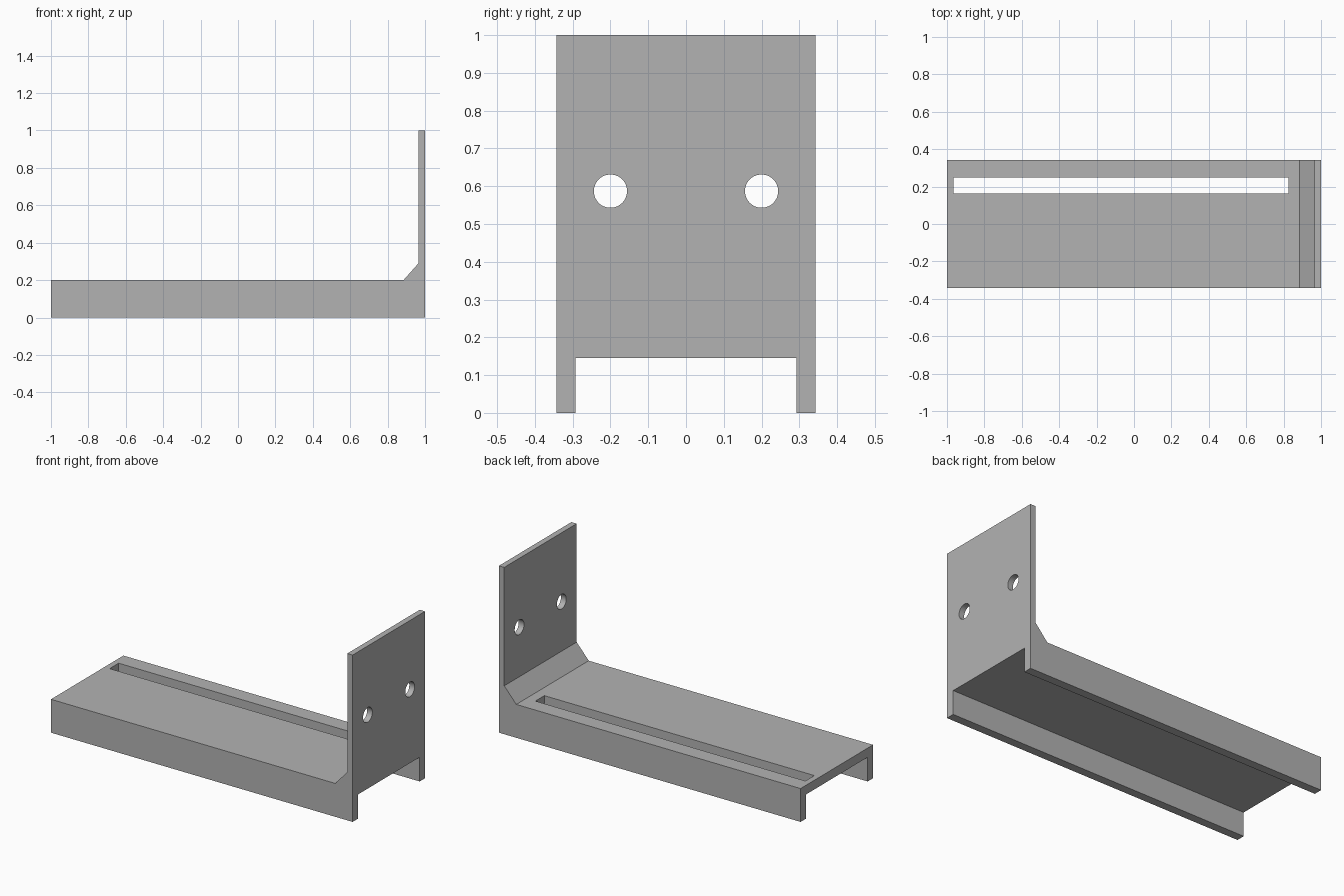
import bpy, bmesh, math
from mathutils import Matrix, Vector

if "Cube" in bpy.data.objects:
    bpy.data.objects.remove(bpy.data.objects["Cube"], do_unlink=True)

HALF_Y = 0.343

grey = bpy.data.materials.new("plain_grey")
grey.use_nodes = True
colour = (0.45, 0.45, 0.45, 1)
grey.diffuse_color = colour
grey.node_tree.nodes["Principled BSDF"].inputs["Base Color"].default_value = colour


def add_object(name, bm):
    bmesh.ops.recalc_face_normals(bm, faces=bm.faces)
    mesh = bpy.data.meshes.new(name)
    bm.to_mesh(mesh)
    bm.free()
    mesh.materials.append(grey)
    obj = bpy.data.objects.new(name, mesh)
    bpy.context.scene.collection.objects.link(obj)
    return obj


def box(name, low, high):
    low, high = Vector(low), Vector(high)
    bm = bmesh.new()
    matrix = Matrix.Translation((low + high) / 2) @ Matrix.Diagonal((*(high - low), 1))
    bmesh.ops.create_cube(bm, size=1, matrix=matrix)
    return add_object(name, bm)


def hole(name, y, z, radius):
    bm = bmesh.new()
    matrix = Matrix.Translation((0.98, y, z)) @ Matrix.Rotation(math.pi / 2, 4, "Y")
    bmesh.ops.create_cone(bm, cap_ends=True, segments=48, radius1=radius,
                          radius2=radius, depth=0.2, matrix=matrix)
    return add_object(name, bm)


# L-shaped side profile with a chamfered inner corner, extruded across the width
profile = [(-1, 0), (1, 0), (1, 1), (0.965, 1), (0.965, 0.29), (0.885, 0.2), (-1, 0.2)]
bm = bmesh.new()
face = bm.faces.new([bm.verts.new((x, -HALF_Y, z)) for x, z in profile])
extruded = bmesh.ops.extrude_face_region(bm, geom=[face])["geom"]
bmesh.ops.translate(bm, vec=(0, 2 * HALF_Y, 0),
                    verts=[v for v in extruded if isinstance(v, bmesh.types.BMVert)])
bracket = add_object("bracket", bm)

# Underside channel, long slot and two mounting holes
cutters = [
    box("channel_cutter", (-1.2, -0.292, -0.2), (1.2, 0.292, 0.145)),
    box("slot_cutter", (-0.965, 0.163, 0.1), (0.825, 0.248, 0.3)),
    hole("right_hole_cutter", -0.2, 0.587, 0.044),
    hole("left_hole_cutter", 0.2, 0.587, 0.044),
]
for cutter in cutters:
    cutter.hide_render = True
    cutter.hide_viewport = True
    mod = bracket.modifiers.new(cutter.name, "BOOLEAN")
    mod.operation = "DIFFERENCE"
    mod.solver = "EXACT"
    mod.object = cutter

# Smooth hole walls, sharp edges elsewhere
bpy.ops.object.select_all(action="DESELECT")
bpy.context.view_layer.objects.active = bracket
bracket.select_set(True)
for mod in list(bracket.modifiers):
    bpy.ops.object.modifier_apply(modifier=mod.name)
for cutter in cutters:
    bpy.data.objects.remove(cutter, do_unlink=True)
bpy.ops.object.shade_smooth_by_angle(angle=math.radians(30))
